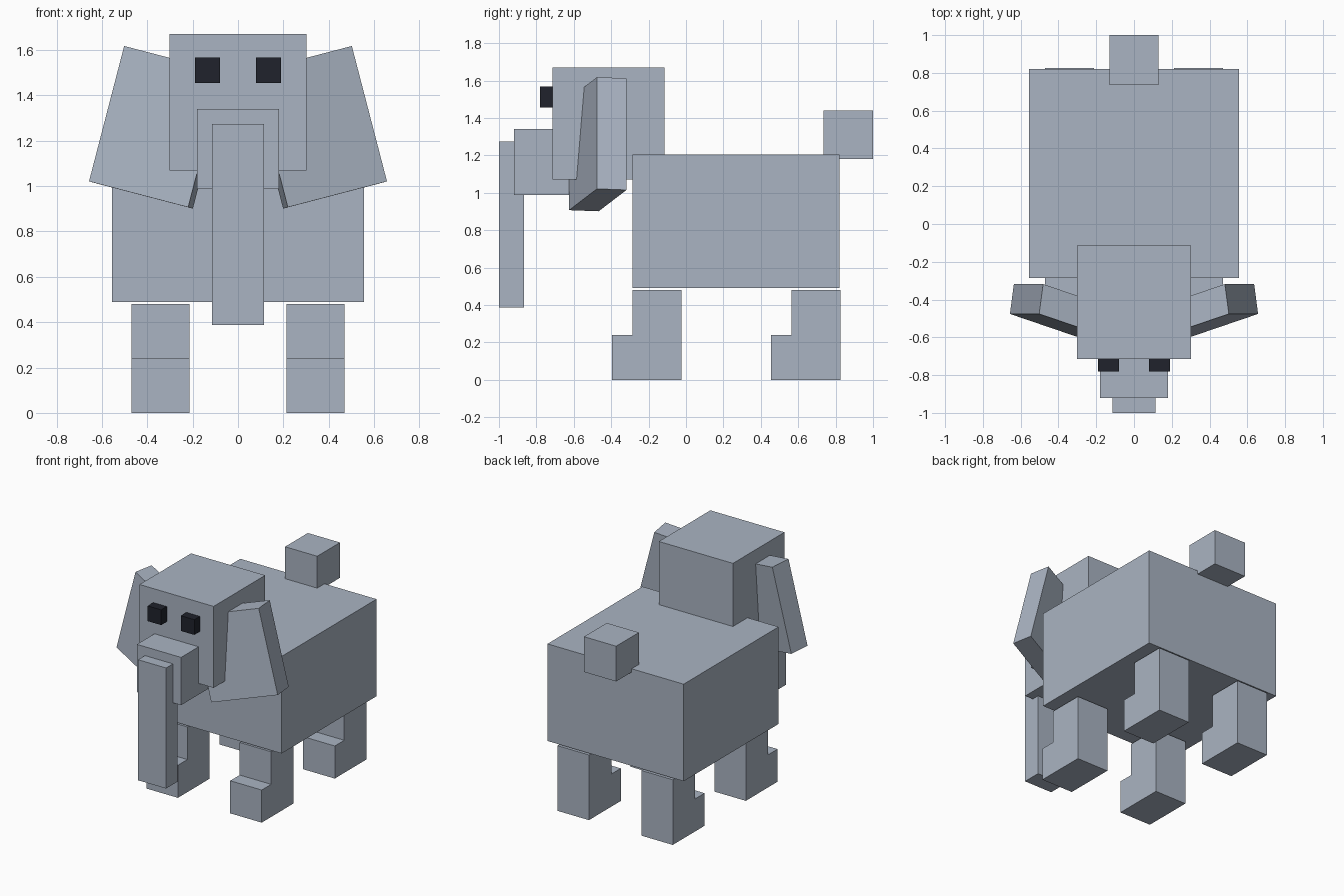
import bpy
import bmesh
from mathutils import Vector

if "Cube" in bpy.data.objects:
    bpy.data.objects.remove(bpy.data.objects["Cube"])


def material(name, rgb):
    m = bpy.data.materials.new(name)
    m.diffuse_color = (*rgb, 1)
    m.use_nodes = True
    m.node_tree.nodes["Principled BSDF"].inputs["Base Color"].default_value = m.diffuse_color
    return m


GREY = material("blue grey skin", (0.40, 0.455, 0.54))
BLACK = material("near black", (0.014, 0.016, 0.025))


def prism(name, profile, sweep, mat=GREY):
    """Sweep a closed planar profile along a vector."""
    bm = bmesh.new()
    face = bm.faces.new([bm.verts.new(p) for p in profile])
    new = bmesh.ops.extrude_face_region(bm, geom=[face], use_keep_orig=True)["geom"]
    bmesh.ops.translate(bm, vec=sweep, verts=[v for v in new if isinstance(v, bmesh.types.BMVert)])
    bmesh.ops.recalc_face_normals(bm, faces=bm.faces)
    mesh = bpy.data.meshes.new(name)
    bm.to_mesh(mesh)
    bm.free()
    mesh.materials.append(mat)
    obj = bpy.data.objects.new(name, mesh)
    bpy.context.collection.objects.link(obj)
    return obj


def box(name, x, y, z, mat=GREY):
    profile = [(x[0], y[0], z[0]), (x[1], y[0], z[0]), (x[1], y[1], z[0]), (x[0], y[1], z[0])]
    return prism(name, profile, (0, 0, z[1] - z[0]), mat)


def mirror(obj):
    obj.modifiers.new("mirror", 'MIRROR').use_axis = (True, False, False)


# Central blocks
box("body", (-0.555, 0.555), (-0.285, 0.82), (0.49, 1.205))
box("head", (-0.302, 0.302), (-0.715, -0.115), (1.07, 1.67))
box("snout", (-0.18, 0.18), (-0.92, -0.57), (0.988, 1.34))
box("trunk", (-0.114, 0.114), (-1.0, -0.865), (0.387, 1.275))
box("tail", (-0.131, 0.131), (0.735, 1.0), (1.18, 1.44))

# Eyes
mirror(box("eyes", (0.08, 0.19), (-0.78, -0.67), (1.455, 1.567), BLACK))

# Legs: L-shaped side profile with the foot pointing forward
for name, y in (("front_legs", -0.285), ("back_legs", 0.565)):
    outline = [(-0.11, 0), (0.26, 0), (0.26, 0.48), (0, 0.48), (0, 0.24), (-0.11, 0.24)]
    mirror(prism(name, [(0.213, y + a, b) for a, b in outline], (0.257, 0, 0)))

# Ears: tilted slabs whose inner ends sink into the head
corner = Vector((0.22, -0.625, 0.907))
across = Vector((0.437, 0.149, 0.114))
up = Vector((-0.155, 0, 0.597))
mirror(prism("ears", [corner, corner + across, corner + across + up, corner + up],
             (-0.021, 0.158, -0.006)))
